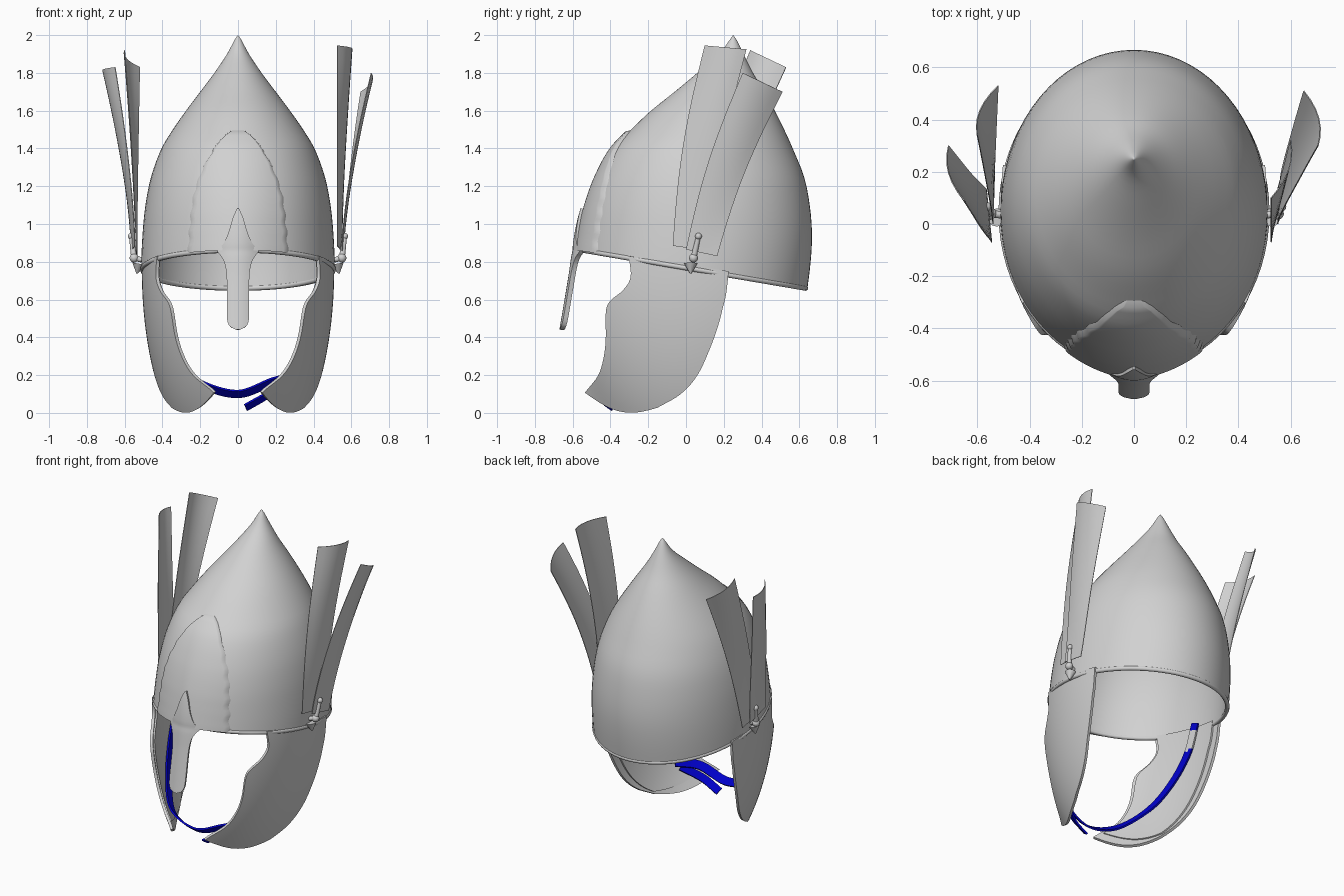
import bpy, bmesh, math
from mathutils import Vector

cube = bpy.data.objects.get("Cube")
if cube:
    bpy.data.objects.remove(cube)


def material(name, color):
    m = bpy.data.materials.new(name)
    m.use_nodes = True
    m.diffuse_color = (*color, 1)
    m.node_tree.nodes["Principled BSDF"].inputs["Base Color"].default_value = (*color, 1)
    return m


STEEL = material("steel grey", (0.64, 0.64, 0.64))
BLUE = material("strap blue", (0.0, 0.0, 0.58))


def sample(keys, t):
    """Smooth interpolation through rows of (t, values...) sorted by t."""
    t = min(max(t, keys[0][0]), keys[-1][0])
    i = 0
    while i < len(keys) - 2 and t > keys[i + 1][0]:
        i += 1
    a, b = keys[i], keys[i + 1]
    p, q = keys[max(i - 1, 0)], keys[min(i + 2, len(keys) - 1)]
    h = b[0] - a[0]
    u = (t - a[0]) / h
    out = []
    for k in range(1, len(a)):
        ma = (b[k] - p[k]) / (b[0] - p[0]) * h
        mb = (q[k] - a[k]) / (q[0] - a[0]) * h
        out.append((2*u**3 - 3*u*u + 1) * a[k] + (u**3 - 2*u*u + u) * ma
                   + (3*u*u - 2*u**3) * b[k] + (u**3 - u*u) * mb)
    return out


def path(points):
    """Give path points evenly spaced keys from 0 to 1."""
    n = len(points) - 1
    return [(i / n, *p) for i, p in enumerate(points)]


def finish(obj, mat, thick=0, offset=0, angle=40):
    obj.data.materials.append(mat)
    bpy.ops.object.select_all(action='DESELECT')
    obj.select_set(True)
    bpy.context.view_layer.objects.active = obj
    if thick:
        mod = obj.modifiers.new("thickness", 'SOLIDIFY')
        mod.thickness, mod.offset = thick, offset
        bpy.ops.object.modifier_apply(modifier=mod.name)
    bpy.ops.object.shade_smooth_by_angle(angle=math.radians(angle))
    return obj


def new_object(name, bm):
    me = bpy.data.meshes.new(name)
    bm.to_mesh(me)
    bm.free()
    obj = bpy.data.objects.new(name, me)
    bpy.context.collection.objects.link(obj)
    return obj


def sheet(name, fn, us, vs, mat=STEEL, closed=False, **kw):
    """Grid surface from fn(u, v)."""
    bm = bmesh.new()
    rows = [[bm.verts.new(fn(u, v)) for v in vs] for u in us]
    n = len(vs)
    for a, b in zip(rows, rows[1:]):
        for c in range(n if closed else n - 1):
            d = (c + 1) % n
            bm.faces.new((a[c], a[d], b[d], b[c]))
    bmesh.ops.remove_doubles(bm, verts=bm.verts, dist=0.0002)
    return finish(new_object(name, bm), mat, **kw)


def steps(n, a=0.0, b=1.0):
    return [a + (b - a) * i / n for i in range(n + 1)]


# Bowl profile: height, front y, back y, half width
PROFILE = [(.6, -.58, .635, .512), (.8, -.565, .66, .512), (.95, -.545, .667, .505),
           (1.1, -.515, .655, .49), (1.25, -.465, .625, .46), (1.4, -.385, .565, .405),
           (1.5, -.29, .52, .345), (1.6, -.185, .47, .275), (1.7, -.06, .415, .2),
           (1.8, .06, .355, .125), (1.9, .175, .305, .058), (1.98, .235, .265, .015),
           (2.0, .25, .25, 0)]


def rim_z(y):
    return .768 - .168 * y


def bowl(f, a):
    y = 0
    for _ in range(8):
        z = rim_z(y) + f * (2 - rim_z(y))
        front, back, hx = sample(PROFILE, z)
        y = (front + back) / 2 + (back - front) / 2 * math.sin(a)
    return Vector((hx * math.cos(a), y, z))


ANGLES = [math.tau * i / 72 for i in range(72)]
sheet("helmet_bowl", bowl, [1 - (1 - t) ** 1.4 for t in steps(36)], ANGLES,
      closed=True, thick=.02, offset=-1)

# Low rolled bead along the rim
curve = bpy.data.curves.new("rim_bead", 'CURVE')
curve.dimensions = '3D'
curve.bevel_depth, curve.bevel_resolution = .014, 3
spline = curve.splines.new('POLY')
spline.points.add(len(ANGLES) - 1)
for pt, a in zip(spline.points, ANGLES):
    p = bowl(0, a)
    pt.co = (p.x * .985, p.y * .985, p.z, 1)
spline.use_cyclic_u = True
bead = bpy.data.objects.new("rim_bead", curve)
bpy.context.collection.objects.link(bead)
curve.materials.append(STEEL)

# Raised brow plate with a scalloped arch edge and a soft centre fold
ARCH = [(0, .27), (.2, .262), (.5, .235), (.75, .17), (.9, .105), (.97, .06), (1, .02)]


def brow(f, s):
    x = s * sample(ARCH, f)[0] * (1 + .02 * math.sin(45 * f))
    y = -.5
    for _ in range(6):
        z = rim_z(y) + f * (1.5 - rim_z(y))
        front, back, hx = sample(PROFILE, z)
        y = (front + back) / 2 - (back - front) / 2 * math.sqrt(1 - (x / hx) ** 2)
    edge = abs(s) == 1 or f == 1
    out = -.012 if edge else .014 + .006 * f + .022 * (1 - abs(s)) * (1 - f) ** 2
    return (x, y - out, z)


sheet("brow_plate", brow, steps(32, 0, .985) + [1.0],
      [-1.0] + steps(28, -.95, .95) + [1.0], angle=75)

# Nose guard: height, half width, y
NASAL = [(.44, .008, -.657), (.447, .03, -.656), (.465, .046, -.653), (.5, .054, -.647),
         (.72, .056, -.61), (.79, .066, -.6), (.83, .085, -.594), (.86, .105, -.588),
         (.89, .075, -.586), (.95, .048, -.577), (1.03, .025, -.56), (1.08, .004, -.545)]


def nasal(z, s):
    w, y = sample(NASAL, z)
    return (s * w, y + 3.5 * (s * w) ** 2, z)


sheet("nose_guard", nasal, steps(50, .44, 1.08), steps(8, -1, 1), thick=.026, offset=0)

# Cheek guards: front and back edges from top to chin, as (y, z) pairs
FRONT = path([(-.3, .83), (-.29, .72), (-.33, .65), (-.4, .59), (-.42, .53),
              (-.42, .4), (-.43, .3), (-.46, .2), (-.53, .11)])
BACK = path([(.225, .75), (.22, .7), (.21, .62), (.195, .56), (.175, .48),
             (.13, .35), (.06, .2), (-.03, .1), (-.15, .03)])


def cheek_point(side, inset):
    def fn(u, t):
        a, b = Vector(sample(FRONT, u)), Vector(sample(BACK, u))
        y, z = a.lerp(b, t)
        z -= .06 * u ** 4 * math.sin(math.pi * t)
        k = 1 - ((y - .1) / .74) ** 2 - ((z - .75) / 1.1) ** 2
        k = (k + math.sqrt(k * k + .03)) / 2
        return (side * (.498 * math.sqrt(k) - inset), y, z)
    return fn


# Plumes: base front, base rear, top front, top rear corners
def plume(name, bf, br, tf, tr):
    bf, br, tf, tr = map(Vector, (bf, br, tf, tr))
    side = 1 if bf.x > 0 else -1

    def fn(u, v):
        p = bf.lerp(br, v).lerp(tf.lerp(tr, v), u)
        x0, x1 = bf.lerp(br, v).x, tf.lerp(tr, v).x
        p.x = x0 + (x1 - x0) * u ** 1.5 + side * .12 * u * v * (1 - v)
        p.y -= .03 * math.sin(math.pi * u)
        return p
    sheet(name, fn, steps(14), steps(6), thick=.004)


plume("left_inner_plume", (.525, -.07, .885), (.55, .13, .855), (.525, .1, 1.945), (.6, .32, 1.925))
plume("left_outer_plume", (.55, 0, .865), (.56, .165, .83), (.705, .3, 1.8), (.65, .51, 1.7))
plume("right_inner_plume", (-.54, 0, .865), (-.535, .165, .83), (-.6, .34, 1.92), (-.52, .53, 1.83))
plume("right_outer_plume", (-.545, -.07, .885), (-.565, .13, .855), (-.65, .09, 1.83), (-.71, .3, 1.81))


def ball(bm, center, r):
    new = bmesh.ops.create_uvsphere(bm, u_segments=12, v_segments=8, radius=r)["verts"]
    bmesh.ops.translate(bm, verts=new, vec=center)


def rod(bm, a, b, r1, r2):
    a, b = Vector(a), Vector(b)
    new = bmesh.ops.create_cone(bm, cap_ends=True, segments=12, radius1=r1, radius2=r2,
                                depth=(b - a).length)["verts"]
    turn = (b - a).to_track_quat('Z', 'Y').to_matrix()
    bmesh.ops.rotate(bm, verts=new, matrix=turn)
    bmesh.ops.translate(bm, verts=new, vec=(a + b) / 2)


for side, word in ((1, "left"), (-1, "right")):
    sheet(word + "_cheek_guard", cheek_point(side, 0), steps(40), steps(18), thick=.018)
    sheet(word + "_cheek_lining", cheek_point(side, .014), steps(36, 0, .95),
          steps(16, .04, .9), thick=.012)
    # Plume socket: pin with rounded ends and a pointed rim tab
    bm = bmesh.new()
    low, high = (side * .55, .04, .82), (side * .565, .066, .935)
    rod(bm, low, high, .016, .012)
    ball(bm, low, .024)
    ball(bm, high, .018)
    rod(bm, (side * .535, .025, .738), (side * .525, .025, .79), .004, .035)
    rod(bm, (side * .51, .035, .81), low, .014, .014)
    finish(new_object(word + "_plume_pin", bm), STEEL)

# Chin strap ribbons that lie along the inner cheek surface
CENTRE = Vector((0, .1, .75))


def strap(name, points, width):
    keys = path(points)

    def fn(u, v):
        p = Vector(sample(keys, u))
        tangent = Vector(sample(keys, min(u + .01, 1))) - Vector(sample(keys, max(u - .01, 0)))
        return p + tangent.cross(p - CENTRE).normalized() * width * v
    return sheet(name, fn, steps(60), (-.5, 0, .5), mat=BLUE, thick=.012)


chin = strap("chin_strap", [(-.455, .04, .79), (-.45, -.03, .6), (-.41, -.14, .42), (-.335, -.26, .27),
                            (-.2, -.4, .155), (0, -.43, .1), (.18, -.41, .165), (.29, -.3, .2)], .055)
strap("strap_tail", [(.27, -.33, .165), (.15, -.4, .09), (.04, -.41, .028)], .05)

# Metal keeper on the upper part of the strap
chin.data.materials.append(STEEL)
for face in chin.data.polygons:
    if .62 < face.center.z < .74:
        face.material_index = 1
